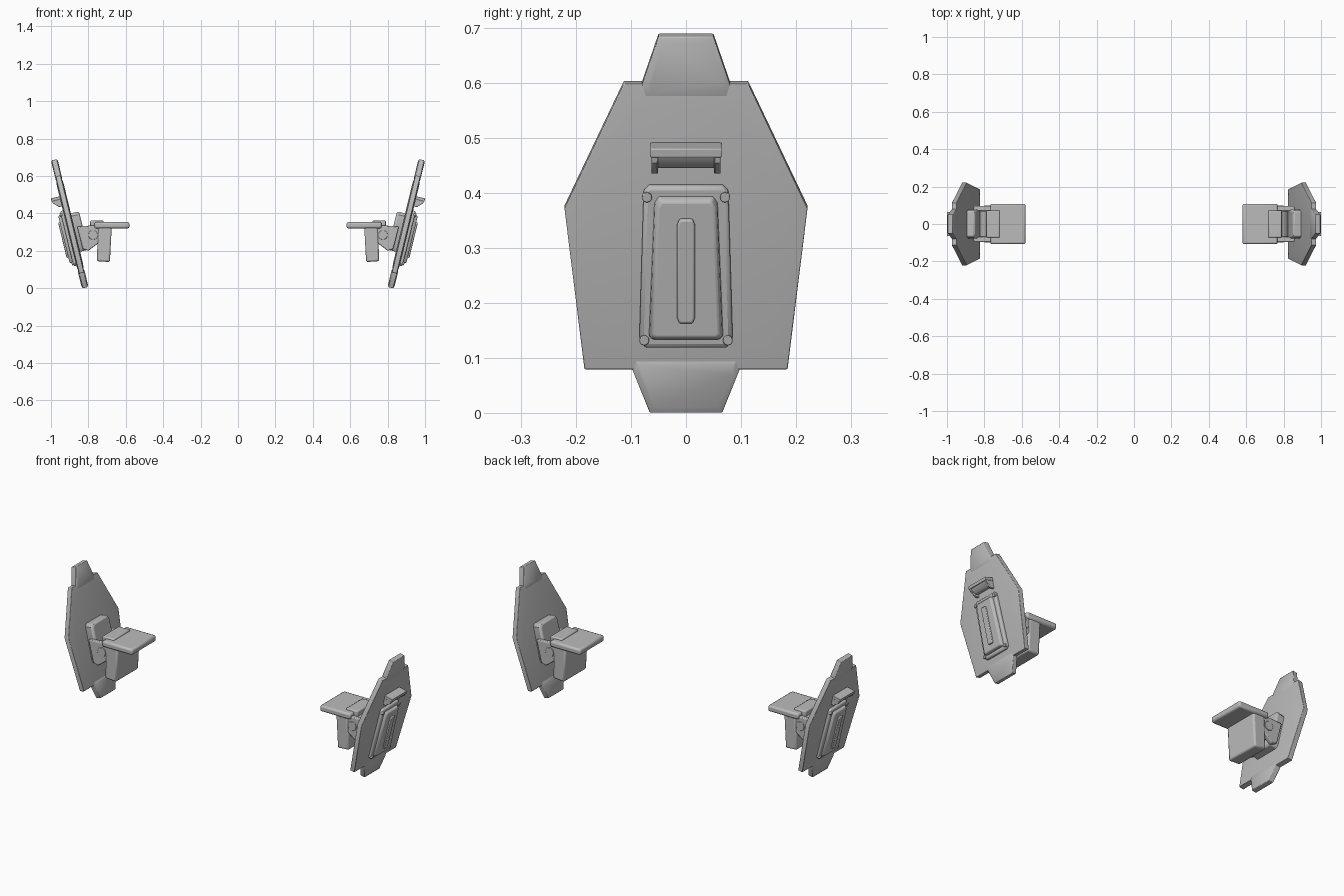
import bpy, bmesh, math
from mathutils import Matrix, Vector

if "Cube" in bpy.data.objects:
    bpy.data.objects.remove(bpy.data.objects["Cube"])

grey = bpy.data.materials.new("plain_grey")
grey.use_nodes = True
COLOUR = (0.5, 0.5, 0.5, 1)
grey.diffuse_color = COLOUR
grey.node_tree.nodes["Principled BSDF"].inputs["Base Color"].default_value = COLOUR

# Tilted shield frame: x is outward, y across, z up the shield
TILT = math.radians(13.6)
SHIELD = Matrix.Translation((0.817, 0, 0.003)) @ Matrix.Rotation(TILT, 4, 'Y')
UPRIGHT = Matrix.Identity(4)


def up(z, out=0):
    """Distance up the shield for a world height, at a given outward offset."""
    return (z - 0.003 + out * math.sin(TILT)) / math.cos(TILT)


def add(name, bm, frame, bevel=0.0, segments=2):
    """Make the left part and its mirrored right twin."""
    bm.transform(frame)
    for side, sign in (("left", 1), ("right", -1)):
        copy = bm.copy()
        copy.transform(Matrix.Diagonal((sign, 1, 1, 1)))
        bmesh.ops.recalc_face_normals(copy, faces=copy.faces)
        mesh = bpy.data.meshes.new(f"{side}_{name}")
        copy.to_mesh(mesh)
        copy.free()
        mesh.materials.append(grey)
        ob = bpy.data.objects.new(f"{side}_{name}", mesh)
        bpy.context.collection.objects.link(ob)
        if bevel:
            mod = ob.modifiers.new("soft_edges", 'BEVEL')
            mod.width, mod.segments = bevel, segments
            mod.limit_method, mod.angle_limit = 'ANGLE', math.radians(40)
        bpy.ops.object.select_all(action='DESELECT')
        ob.select_set(True)
        bpy.context.view_layer.objects.active = ob
        bpy.ops.object.shade_smooth_by_angle(angle=math.radians(35))
    bm.free()


def plate(name, half, layers, out=0, frame=SHIELD, bevel=0.003):
    """Loft a symmetric (y, z) half outline through (offset, inset) layers."""
    half = [(y, up(z, out)) for y, z in half]
    outline = half + [(-y, u) for y, u in reversed(half)]
    us = [u for _, u in half]
    mid, tall = (min(us) + max(us)) / 2, (max(us) - min(us)) / 2
    wide = max(y for y, _ in half)
    bm = bmesh.new()
    rings = [[bm.verts.new((d, y * (1 - s / wide), mid + (u - mid) * (1 - s / tall)))
              for y, u in outline] for d, s in layers]
    bm.faces.new(rings[0])
    bm.faces.new(rings[-1])
    n = len(outline)
    for a, b in zip(rings, rings[1:]):
        for i in range(n):
            bm.faces.new((a[i], a[(i + 1) % n], b[(i + 1) % n], b[i]))
    add(name, bm, frame, bevel)


def prism(name, profile, width, y=0, frame=UPRIGHT, bevel=0.005):
    """Extrude an (x, z) profile across y."""
    bm = bmesh.new()
    face = bm.faces.new([bm.verts.new((x, y - width / 2, z)) for x, z in profile])
    ext = bmesh.ops.extrude_face_region(bm, geom=[face])["geom"]
    bmesh.ops.translate(bm, vec=(0, width, 0),
                        verts=[v for v in ext if isinstance(v, bmesh.types.BMVert)])
    add(name, bm, frame, bevel)


def block(name, x0, x1, z0, z1, width, y=0, frame=UPRIGHT, bevel=0.005):
    prism(name, [(x0, z0), (x1, z0), (x1, z1), (x0, z1)], width, y, frame, bevel)


def cylinder(name, centre, radius, depth, axis, frame=UPRIGHT, bevel=0.002, sides=24):
    bm = bmesh.new()
    turn = Matrix.Rotation(math.pi / 2, 4, 'X' if axis == 'Y' else 'Y')
    bmesh.ops.create_cone(bm, cap_ends=True, segments=sides, radius1=radius, radius2=radius,
                          depth=depth, matrix=Matrix.Translation(centre) @ turn)
    add(name, bm, frame, bevel)


# Shield: softly faceted main plate and two end tabs
plate("shield_plate", [(0.115, 0.605), (0.225, 0.375), (0.188, 0.078)],
      [(-0.019, 0.05), (-0.013, 0.004), (0.013, 0.004), (0.019, 0.05)], bevel=0.002)
plate("top_tab", [(0.05, 0.687), (0.08, 0.6), (0.08, 0.573)],
      [(-0.018, 0.012), (-0.013, 0), (0.013, 0), (0.018, 0.012)], bevel=0.002)
plate("bottom_tab", [(0.097, 0.103), (0.097, 0.08), (0.066, 0.003)],
      [(-0.018, 0.012), (-0.012, 0), (0.012, 0), (0.018, 0.012)], bevel=0.002)

# Outer panel, raised in steps, with a central rib and corner bolts
plate("panel_base", [(0.067, 0.413), (0.077, 0.403), (0.085, 0.13), (0.073, 0.118)],
      [(0.01, 0), (0.029, 0), (0.034, 0.005)], out=0.03)
plate("panel_step", [(0.05, 0.392), (0.058, 0.38), (0.068, 0.138), (0.063, 0.131)],
      [(0.03, 0), (0.042, 0.002), (0.05, 0.008)], out=0.045)
plate("panel_rib", [(0.012, 0.352), (0.016, 0.342), (0.016, 0.172), (0.012, 0.163)],
      [(0.045, 0), (0.056, 0), (0.059, 0.002)], out=0.055, bevel=0.002)
for row, y, z in (("upper", 0.071, 0.392), ("lower", 0.076, 0.132)):
    for end, sign in (("front", -1), ("back", 1)):
        cylinder(f"{row}_{end}_bolt", (0.034, sign * y, up(z, 0.036)), 0.009, 0.012, 'X',
                 SHIELD, 0.0015, 12)

# Outer hook: top ledge, tapered lip and two side cheeks
block("hook_ledge", 0.01, 0.066, up(0.468, 0.05), up(0.484, 0.05), 0.13, 0, SHIELD, 0.002)
prism("hook_lip", [(0.01, up(0.45, 0.02)), (0.04, up(0.445, 0.04)), (0.058, up(0.455, 0.06)),
                   (0.064, up(0.475, 0.06)), (0.01, up(0.475, 0.02))], 0.106, 0, SHIELD, 0.002)
for end, y in (("front", -0.057), ("back", 0.057)):
    prism(f"{end}_hook_cheek", [(0.01, up(0.435, 0.02)), (0.035, up(0.435, 0.035)),
                                (0.062, up(0.455, 0.06)), (0.064, up(0.475, 0.06)),
                                (0.01, up(0.475, 0.02))], 0.012, y, SHIELD, 0.002)

# Inner mounting block on the shield
plate("mount_block", [(0.064, 0.41), (0.076, 0.395), (0.08, 0.22), (0.07, 0.205)],
      [(-0.01, 0), (-0.055, 0), (-0.064, 0.008)], out=-0.06)

# Hinge: fork arms around a round knuckle
for end, y in (("front", -0.083), ("back", 0.083)):
    prism(f"{end}_hinge_arm", [(0.735, 0.25), (0.80, 0.2), (0.83, 0.21), (0.86, 0.33),
                               (0.79, 0.335), (0.74, 0.335)], 0.026, y)
cylinder("hinge_knuckle", (0.775, 0, 0.285), 0.05, 0.14, 'Y', bevel=0.004)
cylinder("hinge_pin", (0.775, 0, 0.285), 0.025, 0.2, 'Y')

# Shoulder bracket: hanging block, flat top plate and cap
prism("hanging_block", [(0.685, 0.14), (0.755, 0.145), (0.748, 0.33), (0.675, 0.33)], 0.2,
      bevel=0.009)
block("top_plate", 0.58, 0.768, 0.32, 0.354, 0.216, bevel=0.01)
block("top_cap", 0.718, 0.79, 0.325, 0.362, 0.146, bevel=0.006)
